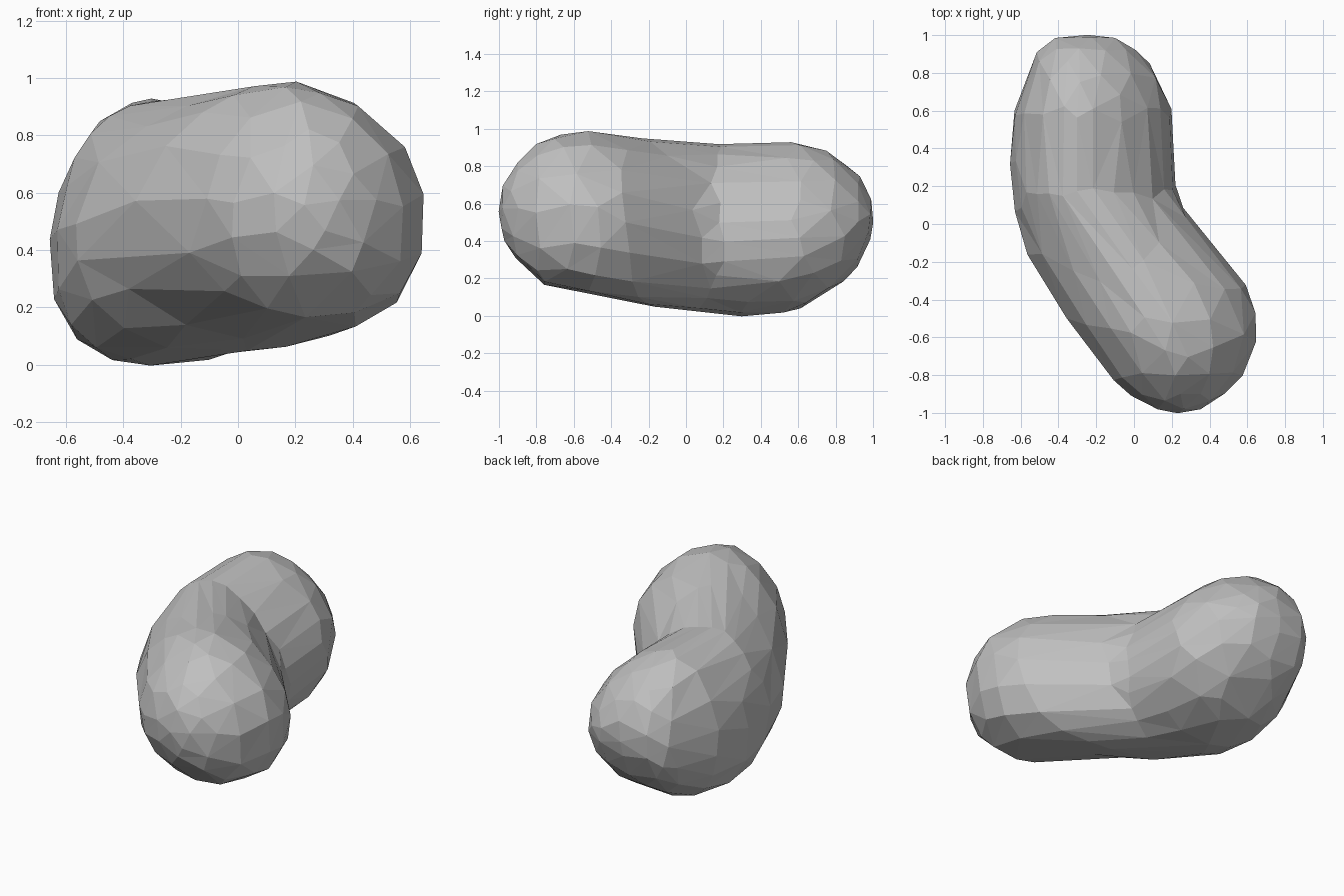
import bpy, bmesh, math
from mathutils import Vector

cube = bpy.data.objects.get("Cube")
if cube:
    bpy.data.objects.remove(cube, do_unlink=True)

# Plain grey stone
stone = bpy.data.materials.new("stone grey")
stone.use_nodes = True
grey = (0.53, 0.53, 0.53, 1)
stone.diffuse_color = grey
stone.node_tree.nodes["Principled BSDF"].inputs["Base Color"].default_value = grey

# Slices from front to back: y, min x, max x, bottom, top
slices = [
    (-1.0, 0.22, 0.25, 0.55, 0.57),
    (-0.97, 0.1, 0.37, 0.41, 0.71),
    (-0.88, -0.05, 0.5, 0.27, 0.84),
    (-0.75, -0.17, 0.6, 0.17, 0.94),
    (-0.55, -0.32, 0.655, 0.12, 0.985),
    (-0.35, -0.45, 0.6, 0.085, 0.965),
    (-0.15, -0.565, 0.455, 0.045, 0.94),
    (0.05, -0.625, 0.29, 0.025, 0.925),
    (0.18, -0.645, 0.225, 0.01, 0.92),
    (0.35, -0.655, 0.215, 0.0, 0.92),
    (0.57, -0.635, 0.2, 0.03, 0.925),
    (0.75, -0.58, 0.145, 0.115, 0.88),
    (0.9, -0.515, 0.03, 0.25, 0.77),
    (0.98, -0.43, -0.09, 0.4, 0.65),
    (1.0, -0.26, -0.23, 0.5, 0.53),
]
rows = [Vector(s) for s in slices]
SIDES, STEPS = 28, 5


def blend(i, t):
    """Catmull-Rom blend between slice i and the next one."""
    a, b, c, d = (rows[min(max(k, 0), len(rows) - 1)] for k in range(i - 1, i + 3))
    return 0.5 * (2 * b + (c - a) * t + (2 * a - 5 * b + 4 * c - d) * t ** 2
                  + (3 * b - a - 3 * c + d) * t ** 3)


def rounded(v, power):
    return math.copysign(abs(v) ** power, v)


def ring(bm, row):
    """Egg section: narrow crown, squarer base, leaning differently along the body."""
    y, x0, x1, z0, z1 = row
    cx, rx = (x0 + x1) / 2, (x1 - x0) / 2
    rear = min(max((y + 0.3) * 2, 0), 1)
    cz = (z0 + z1) / 2 - (0.02 + 0.05 * rear) * (z1 - z0)
    verts = []
    for k in range(SIDES):
        ang = math.tau * k / SIDES
        upper = math.sin(ang) >= 0
        power = 1.1 if upper else 0.92 - 0.04 * rear
        c, s = rounded(math.cos(ang), power), rounded(math.sin(ang), power)
        lean = -0.2 * rear if upper else 0.15 - 0.27 * rear
        rz = z1 - cz if upper else cz - z0
        verts.append(bm.verts.new((cx + rx * (c + lean * s * s), y, cz + rz * s)))
    return verts


# Loft the bent stone body
bm = bmesh.new()
rings = [ring(bm, blend(i, t / STEPS)) for i in range(len(rows) - 1) for t in range(STEPS)]
rings.append(ring(bm, rows[-1]))
for lower, upper in zip(rings, rings[1:]):
    for k in range(SIDES):
        n = (k + 1) % SIDES
        bm.faces.new((lower[k], lower[n], upper[n], upper[k]))
bm.faces.new(rings[0])
bm.faces.new(rings[-1])
bmesh.ops.recalc_face_normals(bm, faces=bm.faces)
bmesh.ops.triangulate(bm, faces=bm.faces)
total = len(bm.faces)
mesh = bpy.data.meshes.new("bent_stone")
bm.to_mesh(mesh)
bm.free()
mesh.materials.append(stone)
body = bpy.data.objects.new("bent_stone", mesh)
bpy.context.collection.objects.link(body)

# Chip the surface down to large irregular flat facets
facets = body.modifiers.new("facets", "DECIMATE")
facets.ratio = 320 / total
